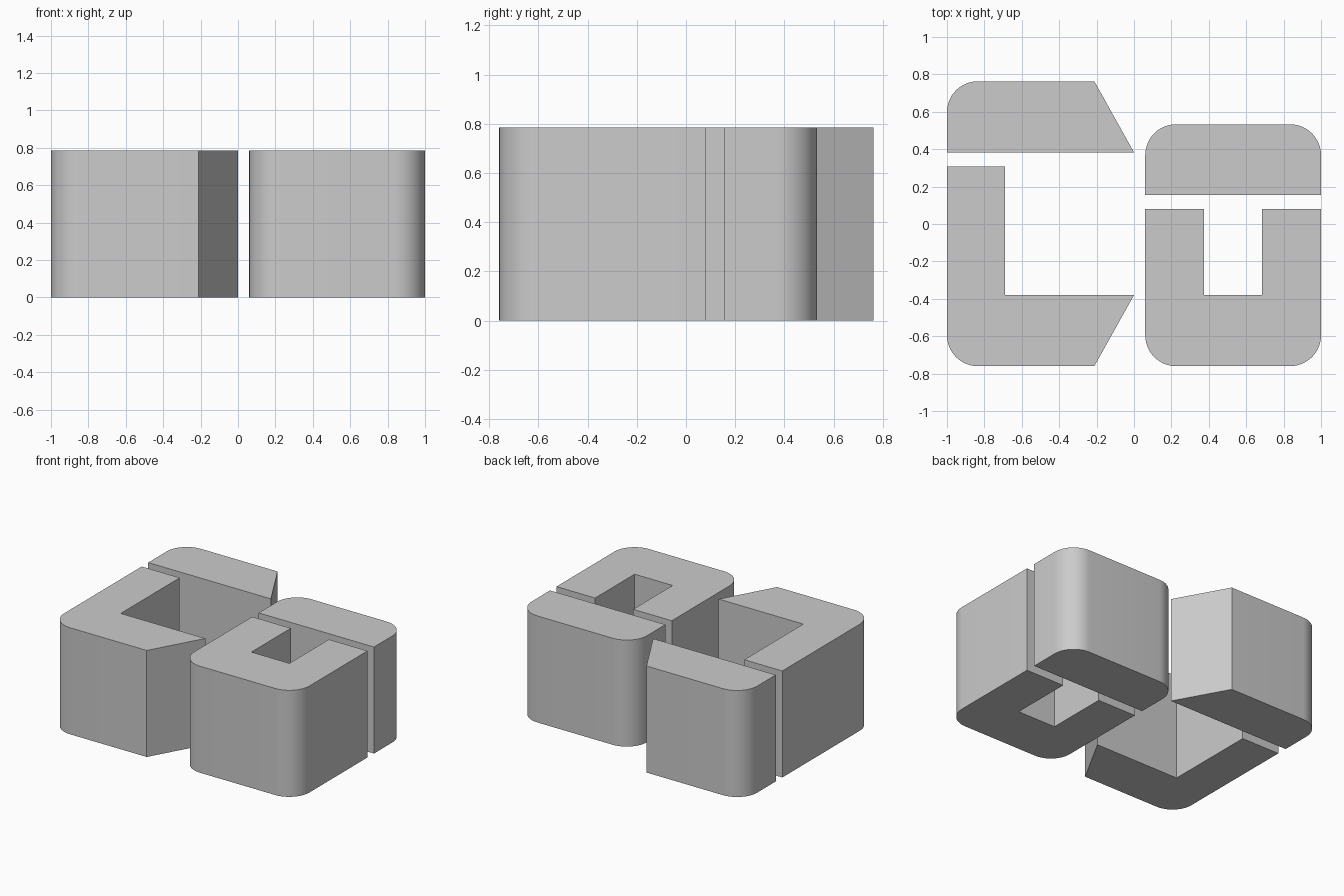
import bpy, bmesh, math
from mathutils import Vector

if "Cube" in bpy.data.objects:
    bpy.data.objects.remove(bpy.data.objects["Cube"])

HEIGHT = 0.785
RADIUS = 0.165
STEPS = 12

grey = bpy.data.materials.new("light grey")
grey.diffuse_color = (0.6, 0.6, 0.6, 1)
grey.use_nodes = True
grey.node_tree.nodes["Principled BSDF"].inputs["Base Color"].default_value = grey.diffuse_color


def rounded(points, round_ids):
    """Replace the chosen right-angle corners with quarter arcs."""
    out = []
    for i, p in enumerate(points):
        p = Vector(p)
        if i not in round_ids:
            out.append(p)
            continue
        a = (Vector(points[i - 1]) - p).normalized() * RADIUS
        b = (Vector(points[(i + 1) % len(points)]) - p).normalized() * RADIUS
        centre = p + a + b
        for k in range(STEPS + 1):
            t = math.pi / 2 * k / STEPS
            out.append(centre - b * math.cos(t) - a * math.sin(t))
    return out


def block(name, points, round_ids):
    """Extrude a flat outline up from the ground."""
    bm = bmesh.new()
    face = bm.faces.new([bm.verts.new((p.x, p.y, 0)) for p in rounded(points, round_ids)])
    top = bmesh.ops.extrude_face_region(bm, geom=[face], use_keep_orig=True)["geom"]
    bmesh.ops.translate(bm, vec=(0, 0, HEIGHT),
                        verts=[v for v in top if isinstance(v, bmesh.types.BMVert)])
    bmesh.ops.recalc_face_normals(bm, faces=bm.faces)
    mesh = bpy.data.meshes.new(name)
    bm.to_mesh(mesh)
    bm.free()
    mesh.materials.append(grey)
    obj = bpy.data.objects.new(name, mesh)
    bpy.context.collection.objects.link(obj)
    bpy.ops.object.select_all(action='DESELECT')
    obj.select_set(True)
    bpy.context.view_layer.objects.active = obj
    bpy.ops.object.shade_smooth_by_angle(angle=math.radians(25))


# Left pair: slanted bar at the back, L-shaped block in front
block("left_back_bar",
      [(-1, 0.383), (0, 0.383), (-0.212, 0.763), (-1, 0.763)], {3})
block("left_l_block",
      [(-1, 0.307), (-1, -0.76), (-0.212, -0.76), (0, -0.38),
       (-0.69, -0.38), (-0.69, 0.307)], {1})

# Right pair: rounded bar at the back, U-shaped block in front
block("right_back_bar",
      [(0.06, 0.155), (1, 0.155), (1, 0.533), (0.06, 0.533)], {2, 3})
block("right_u_block",
      [(0.06, 0.08), (0.06, -0.76), (1, -0.76), (1, 0.08), (0.685, 0.08),
       (0.685, -0.38), (0.375, -0.38), (0.375, 0.08)], {1, 2})
